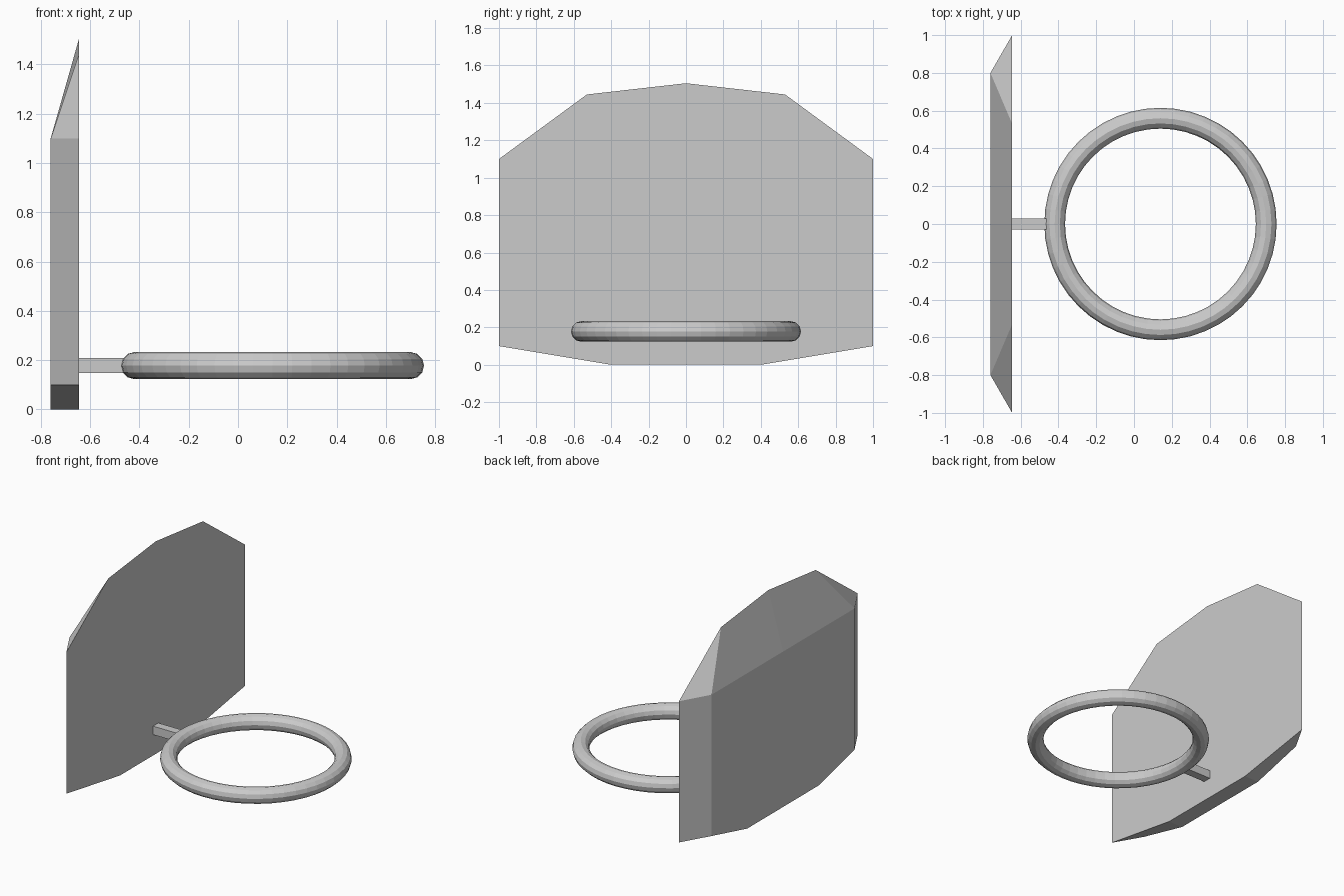
import bpy, bmesh

if "Cube" in bpy.data.objects:
    bpy.data.objects.remove(bpy.data.objects["Cube"])

FRONT_X, BACK_X = -0.645, -0.76
RIM_X, RIM_Z = 0.14, 0.178


def mirrored(half):
    """Close a half outline (y >= 0, bottom to top, last point on the centre)."""
    return half + [(-y, z) for y, z in reversed(half[:-1])]


# Backboard: front outline lofted to a smaller back outline
front = mirrored([(0.4, 0), (1, 0.1), (1, 1.1), (0.53, 1.445), (0, 1.505)])
back = mirrored([(0.4, 0), (0.8, 0.1), (0.8, 1.1), (0.8, 1.1), (0, 1.1)])
bm = bmesh.new()
fv = [bm.verts.new((FRONT_X, y, z)) for y, z in front]
bv = [bm.verts.new((BACK_X, y, z)) for y, z in back]
n = len(fv)
bm.faces.new(fv)
bm.faces.new(bv[::-1])
for i in range(n):
    j = (i + 1) % n
    bm.faces.new((fv[j], fv[i], bv[i], bv[j]))
bmesh.ops.remove_doubles(bm, verts=bm.verts, dist=0.001)
bmesh.ops.recalc_face_normals(bm, faces=bm.faces)
mesh = bpy.data.meshes.new("backboard")
bm.to_mesh(mesh)
bm.free()
bpy.context.collection.objects.link(bpy.data.objects.new("backboard", mesh))

# Hoop rim
bpy.ops.mesh.primitive_torus_add(location=(RIM_X, 0, RIM_Z), major_radius=0.56,
                                 minor_radius=0.055, major_segments=48, minor_segments=12)
bpy.context.object.name = "rim"

# Square arm joining the rim to the board
arm_start, arm_end = FRONT_X, -0.44
bpy.ops.mesh.primitive_cube_add(size=1, location=((arm_start + arm_end) / 2, 0, RIM_Z))
arm = bpy.context.object
arm.name = "rim_arm"
arm.scale = (arm_end - arm_start, 0.06, 0.06)
